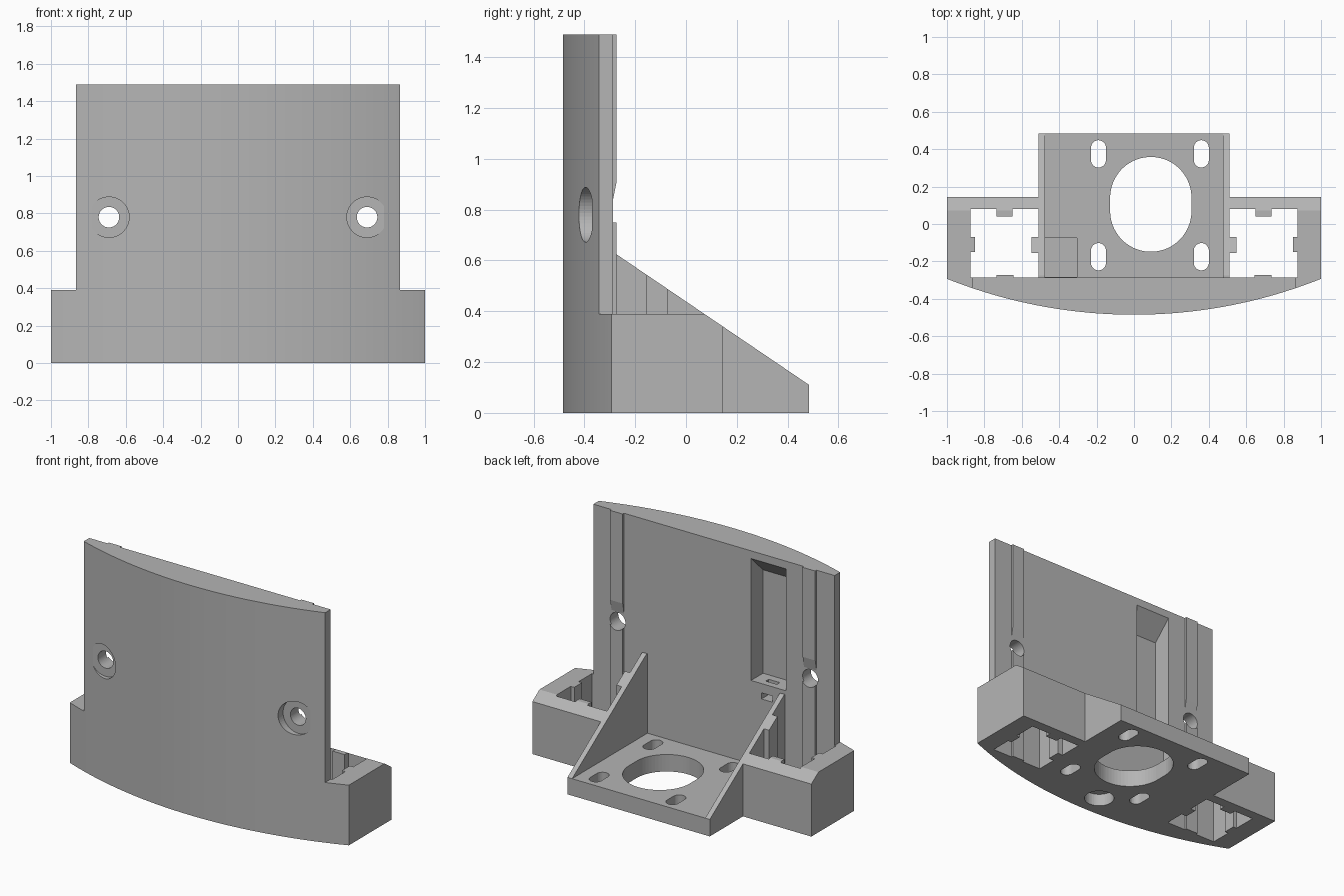
import bpy, bmesh, math
from mathutils import Matrix, Vector

cube = bpy.data.objects.get("Cube")
if cube:
    bpy.data.objects.remove(cube, do_unlink=True)

grey = bpy.data.materials.new("plain grey")
grey.use_nodes = True
COLOUR = (0.46, 0.46, 0.46, 1)
grey.diffuse_color = COLOUR
grey.node_tree.nodes["Principled BSDF"].inputs["Base Color"].default_value = COLOUR


def prism(name, outline, lo, hi, axis="z"):
    """Extrude an outline: (x, y) along z, (y, z) along x, or (x, z) along y."""
    place = {"x": lambda a, b, t: (t, a, b),
             "y": lambda a, b, t: (a, t, b),
             "z": lambda a, b, t: (a, b, t)}[axis]
    bm = bmesh.new()
    face = bm.faces.new([bm.verts.new(place(a, b, lo)) for a, b in outline])
    new = bmesh.ops.extrude_face_region(bm, geom=[face])["geom"]
    shift = Vector(place(0, 0, hi - lo))
    bmesh.ops.translate(bm, vec=shift, verts=[v for v in new if isinstance(v, bmesh.types.BMVert)])
    bmesh.ops.recalc_face_normals(bm, faces=bm.faces)
    mesh = bpy.data.meshes.new(name)
    bm.to_mesh(mesh)
    bm.free()
    mesh.materials.append(grey)
    obj = bpy.data.objects.new(name, mesh)
    bpy.context.collection.objects.link(obj)
    return obj


def rect(a0, a1, b0, b1):
    return [(a0, b0), (a1, b0), (a1, b1), (a0, b1)]


def slot(cx, cy, r, stretch=0, steps=48):
    """Circle, optionally stretched into a slot along the second axis."""
    points = []
    for i in range(steps):
        t = 2 * math.pi * (i + 0.5) / steps
        side = stretch if math.sin(t) > 0 else -stretch
        points.append((cx + r * math.cos(t), cy + r * math.sin(t) + side))
    return points


def cut(obj, *cutters):
    """Subtract the cutters, bake the result and remove them."""
    for c in cutters:
        c.hide_render = True
        mod = obj.modifiers.new("cut", "BOOLEAN")
        mod.operation = "DIFFERENCE"
        mod.solver = "EXACT"
        mod.object = c
    bpy.context.view_layer.update()
    graph = bpy.context.evaluated_depsgraph_get()
    baked = bpy.data.meshes.new_from_object(obj.evaluated_get(graph))
    obj.modifiers.clear()
    obj.data = baked
    for c in cutters:
        bpy.data.objects.remove(c, do_unlink=True)


BACK, FRONT, EDGE = -0.287, -0.485, -0.293
TOP, SHOULDER = 1.49, 0.39
HOLE_X, HOLE_Z = 0.69, 0.78

# Curved front plate with narrow upper part
sag = EDGE - FRONT
radius = (1 + sag * sag) / (2 * sag)
N = 64
arc = []
for i in range(N + 1):
    x = -1 + 2 * i / N
    arc.append((x, FRONT + radius - math.sqrt(radius ** 2 - x * x)))
plate = prism("front_plate", arc + [(1, BACK), (-1, BACK)], 0, TOP)


def screw_hole(s):
    return prism("hole_cutter", slot(s * HOLE_X, HOLE_Z, 0.055), -0.7, 0, "y")


def cable_hole():
    return prism("cable_cutter", slot(0, -0.33, 0.09), -0.1, 0.08)


cutters = [cable_hole()]
for s in (-1, 1):
    cutters.append(prism("shoulder_cutter", rect(s * 0.865, s * 1.2, -0.7, 0), SHOULDER, 2))
    cutters.append(screw_hole(s))
    cutters.append(prism("counterbore_cutter", slot(s * HOLE_X, HOLE_Z, 0.108), -0.7, -0.37, "y"))
# Pocket with a sloping ceiling, and a tie loop below it
pocket = [(-0.2, 0.65), (-0.41, 0.65), (-0.41, 1.32), (BACK, 1.44), (-0.2, 1.44)]
cutters.append(prism("pocket_cutter", pocket, -0.515, -0.265, "x"))
tie = [(-0.2, 0.55), (-0.36, 0.55), (-0.36, 0.7), (-0.33, 0.7), (-0.33, 0.59), (-0.2, 0.59)]
cutters.append(prism("tie_cutter", tie, -0.42, -0.34, "x"))
cut(plate, *cutters)

# Floor with mounting slots and the large opening
floor = prism("motor_floor", rect(-0.51, 0.51, BACK, 0.485), 0, 0.11)
cutters = [prism("opening_cutter", slot(0.09, 0.105, 0.2175, 0.036, 64), -0.1, 0.3),
           prism("recess_cutter", rect(-0.483, -0.305, -0.283, -0.075), 0.095, 0.3),
           cable_hole()]
for x in (-0.19, 0.36):
    for y in (-0.175, 0.375):
        cutters.append(prism("slot_cutter", slot(x, y, 0.04, 0.033, 32), -0.1, 0.3))
cut(floor, *cutters)


def slope(y):
    return 0.625 - 0.678 * (y + 0.275)


def under_slope(y0, y1, top):
    """Side outline limited by the sloping line and a flat top."""
    bend = -0.275 + (0.625 - top) / 0.678
    points = [(y0, 0), (y1, 0), (y1, min(top, slope(y1)))]
    if y0 < bend < y1:
        points.append((bend, top))
    return points + [(y0, min(top, slope(y0)))]


for s, side in ((-1, "right"), (1, "left")):
    def wall(part, x0, x1, y0, y1, top=SHOULDER):
        prism(side + "_" + part, under_slope(y0, y1, top), s * x0, s * x1, "x")

    # Triangular gusset and the open side box
    wall("gusset", 0.477, 0.51, BACK, 0.485, 0.625)
    wall("box_outer_wall", 0.875, 1, BACK, 0.145)
    wall("box_back_wall", 0.51, 0.875, 0.08, 0.145)
    # Guide ribs inside the box
    wall("inner_rib", 0.51, 0.547, -0.155, -0.07, 0.625)
    wall("outer_rib", 0.85, 0.875, -0.15, -0.07)
    wall("back_rib", 0.65, 0.735, 0.04, 0.08)
    # Rails on the back of the plate, interrupted around the screw hole
    low = prism(side + "_lower_rail", rect(-0.3, -0.273, 0, 0.75), s * 0.645, s * 0.735, "x")
    cut(low, screw_hole(s))
    ramp = [(-0.3, 0.84), (BACK, 0.84), (-0.273, 0.91), (-0.273, TOP), (-0.3, TOP)]
    high = prism(side + "_upper_rail", ramp, s * 0.645, s * 0.735, "x")
